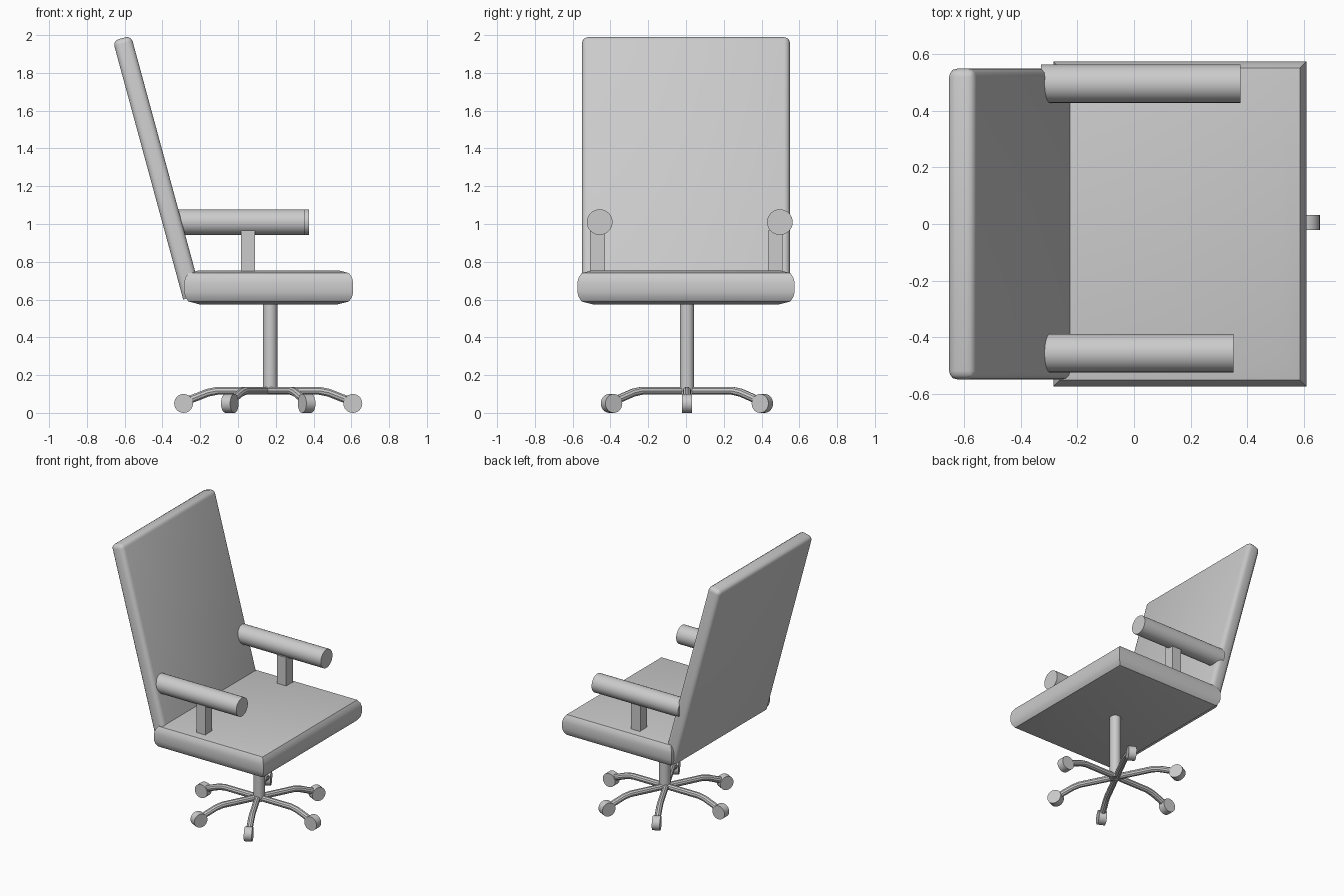
import bpy, bmesh, math
from mathutils import Matrix, Vector

if "Cube" in bpy.data.objects:
    bpy.data.objects.remove(bpy.data.objects["Cube"])

HUB = Vector((0.16, 0.005, 0))


def finish(obj, angle=35):
    bpy.ops.object.select_all(action='DESELECT')
    obj.select_set(True)
    bpy.context.view_layer.objects.active = obj
    bpy.ops.object.shade_smooth_by_angle(angle=math.radians(angle))
    return obj


def from_bmesh(name, bm, angle=35):
    bmesh.ops.recalc_face_normals(bm, faces=bm.faces)
    mesh = bpy.data.meshes.new(name)
    bm.to_mesh(mesh)
    bm.free()
    obj = bpy.data.objects.new(name, mesh)
    bpy.context.collection.objects.link(obj)
    return finish(obj, angle)


def cylinder(name, a, b, radius, sides=32):
    a, b = Vector(a), Vector(b)
    bm = bmesh.new()
    rot = (b - a).to_track_quat('Z', 'Y').to_matrix().to_4x4()
    bmesh.ops.create_cone(bm, cap_ends=True, segments=sides, radius1=radius, radius2=radius,
                          depth=(b - a).length, matrix=Matrix.Translation((a + b) / 2) @ rot)
    return from_bmesh(name, bm)


def box(name, lo, hi):
    lo, hi = Vector(lo), Vector(hi)
    bm = bmesh.new()
    bmesh.ops.create_cube(bm, size=1, matrix=Matrix.Translation((lo + hi) / 2)
                          @ Matrix.Diagonal((*(hi - lo), 1)))
    return from_bmesh(name, bm)


# Seat cushion: stacked rectangles with a soft edge profile and square plan corners
bm = bmesh.new()
rings = []
for inset, z in ((0.08, 0.575), (0.022, 0.59), (0.006, 0.615), (0, 0.64),
                 (0, 0.69), (0.006, 0.715), (0.022, 0.74), (0.08, 0.755)):
    x0, x1, y = -0.285 + inset, 0.61 - inset, 0.575 - inset
    rings.append([bm.verts.new((px, py, z)) for px, py in ((x0, -y), (x1, -y), (x1, y), (x0, y))])
for r, s in zip(rings, rings[1:]):
    for i in range(4):
        j = (i + 1) % 4
        bm.faces.new((r[i], r[j], s[j], s[i]))
bm.faces.new(rings[0][::-1])
bm.faces.new(rings[-1])
from_bmesh("seat", bm, 40)

# Reclined backrest: slab with every edge rounded except the bottom ones
bm = bmesh.new()
thick, height = 0.10, 1.42
bmesh.ops.create_cube(bm, size=1, matrix=Matrix.Translation((thick / 2, 0, height / 2))
                      @ Matrix.Diagonal((thick, 1.1, height, 1)))
edges = [e for e in bm.edges if any(v.co.z > height / 2 for v in e.verts)]
bmesh.ops.bevel(bm, geom=edges, offset=0.03, segments=3, profile=0.5, affect='EDGES')
bm.transform(Matrix.Translation((-0.29, 0, 0.60)) @ Matrix.Rotation(math.radians(-15.2), 4, 'Y'))
from_bmesh("backrest", bm, 40)

# Armrests and their posts
for side, y, x0, x1, py in (("near", -0.457, -0.33, 0.353, -0.469), ("far", 0.497, -0.33, 0.377, 0.473)):
    cylinder(side + "_armrest", (x0, y, 1.01), (x1, y, 1.01), 0.068)
    box(side + "_armrest_post", (0.015, py - 0.039, 0.70), (0.09, py + 0.039, 0.965))

# Central column
cylinder("column", (0.17, 0.005, 0.10), (0.17, 0.005, 0.62), 0.038)

# Six bent base legs, each ending in a wheel
for n, deg in enumerate((0, 63, 117, 180, 243, 297)):
    out = Vector((math.cos(math.radians(deg)), math.sin(math.radians(deg)), 0))
    across = Vector((-out.y, out.x, 0))
    curve = bpy.data.curves.new("base_leg", 'CURVE')
    curve.dimensions = '3D'
    curve.bevel_depth = 0.022
    curve.bevel_resolution = 3
    curve.use_fill_caps = True
    path = ((0, 0.117), (0.27, 0.117), (0.32, 0.107), (0.44, 0.06))
    spline = curve.splines.new('POLY')
    spline.points.add(len(path) - 1)
    for p, (r, z) in zip(spline.points, path):
        p.co = (*(HUB + out * r + Vector((0, 0, z))), 1)
    leg = bpy.data.objects.new(f"base_leg_{n + 1}", curve)
    bpy.context.collection.objects.link(leg)
    bpy.ops.object.select_all(action='DESELECT')
    leg.select_set(True)
    bpy.context.view_layer.objects.active = leg
    bpy.ops.object.convert(target='MESH')
    finish(bpy.context.view_layer.objects.active)
    centre = HUB + out * 0.448 + Vector((0, 0, 0.05))
    cylinder(f"wheel_{n + 1}", centre - across * 0.027, centre + across * 0.027, 0.05, 24)
